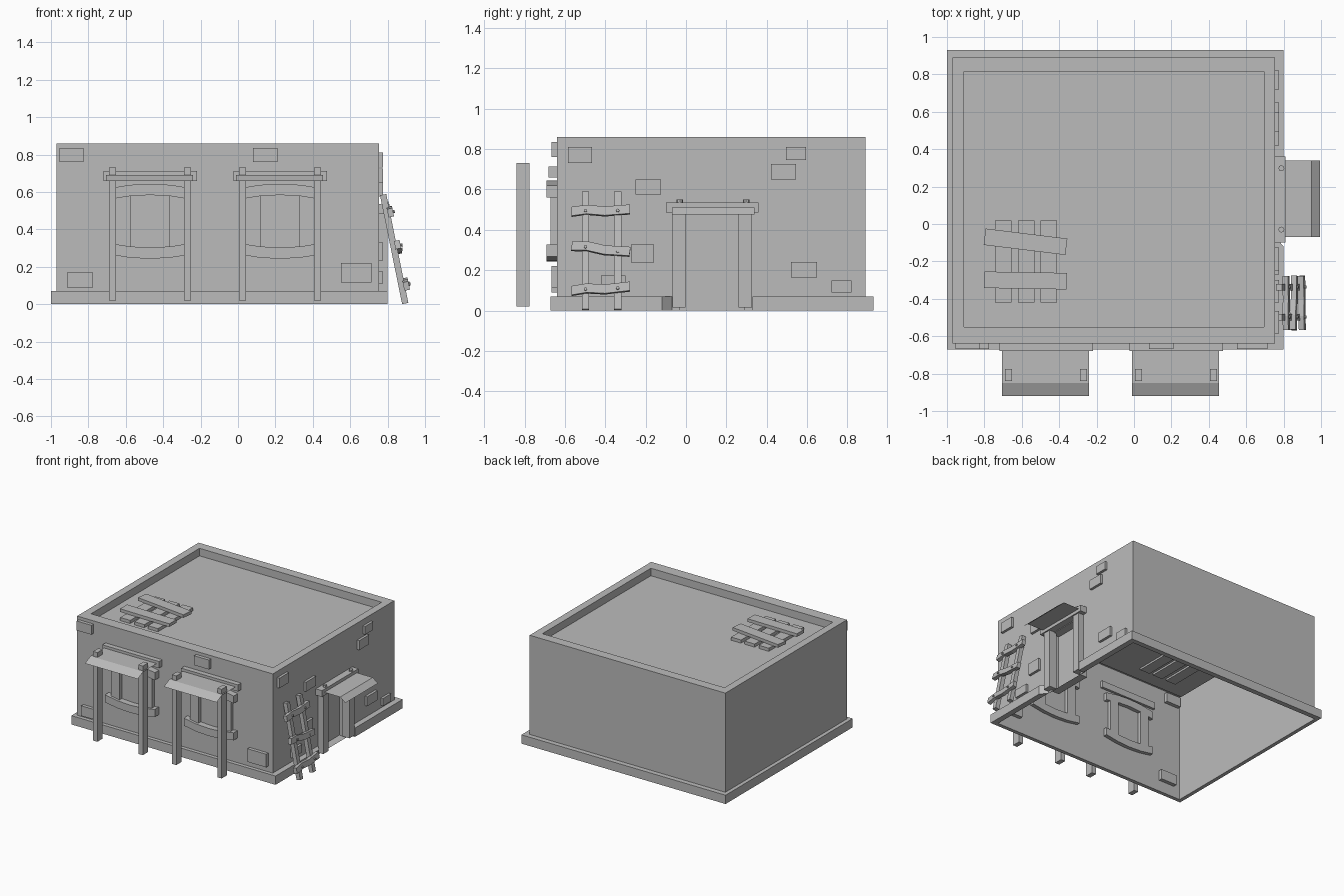
import bpy
import math
from mathutils import Vector

old = bpy.data.objects.get("Cube")
if old:
    bpy.data.objects.remove(old, do_unlink=True)

GREY = (0.5, 0.5, 0.5, 1)
clay = bpy.data.materials.new("plain_grey")
clay.use_nodes = True
clay.diffuse_color = GREY
clay.node_tree.nodes["Principled BSDF"].inputs["Base Color"].default_value = GREY


def add_mesh(name, verts, faces, loc=(0, 0, 0), rot=(0, 0, 0)):
    mesh = bpy.data.meshes.new(name)
    mesh.from_pydata([tuple(v) for v in verts], [], faces)
    mesh.materials.append(clay)
    obj = bpy.data.objects.new(name, mesh)
    obj.location = loc
    obj.rotation_euler = [math.radians(a) for a in rot]
    bpy.context.collection.objects.link(obj)
    return obj


def prism(name, outline, axis, lo, hi, loc=(0, 0, 0), rot=(0, 0, 0)):
    """Closed outline in the two other axes, extruded along one axis."""
    def point(p, d):
        v = list(p)
        v.insert(axis, d)
        return v
    n = len(outline)
    verts = [point(p, lo) for p in outline] + [point(p, hi) for p in outline]
    faces = [(i, (i + 1) % n, (i + 1) % n + n, i + n) for i in range(n)]
    faces += [tuple(reversed(range(n))), tuple(range(n, 2 * n))]
    if axis == 1:
        faces = [f[::-1] for f in faces]
    return add_mesh(name, verts, faces, loc, rot)


def box(name, x, y, z, rot=(0, 0, 0)):
    mid = [sum(r) / 2 for r in (x, y, z)]
    hx, hy, hz = [(r[1] - r[0]) / 2 for r in (x, y, z)]
    return prism(name, [(-hx, -hy), (hx, -hy), (hx, hy), (-hx, hy)],
                 2, -hz, hz, mid, rot)


def bent_bar(name, axis, mids, height, depth, loc, rot=(0, 0, 0)):
    """Plank whose centre line follows a few (along, z) points."""
    low = [(u, z - height / 2) for u, z in mids]
    high = [(u, z + height / 2) for u, z in reversed(mids)]
    return prism(name, low + high, axis, -depth / 2, depth / 2, loc, rot)


def peg(name, loc, radius, depth, rot=(0, 0, 0)):
    ring = [(radius * math.cos(a * math.pi / 4), radius * math.sin(a * math.pi / 4))
            for a in range(8)]
    return prism(name, ring, 2, -depth / 2, depth / 2, loc, rot)


# House shell, open underneath, with a sunken roof behind a parapet
X0, X1, Y0, Y1, TOP, ROOF = -0.97, 0.755, -0.64, 0.89, 0.86, 0.80
IX0, IX1, IY0, IY1 = -0.91, 0.695, -0.55, 0.815


def ring(x0, x1, y0, y1, z):
    return [(x0, y0, z), (x1, y0, z), (x1, y1, z), (x0, y1, z)]


shell = (ring(X0, X1, Y0, Y1, 0) + ring(X0, X1, Y0, Y1, TOP)
         + ring(IX0, IX1, IY0, IY1, TOP) + ring(IX0, IX1, IY0, IY1, ROOF))
quads = []
for level in range(3):
    for i in range(4):
        if level == 0 and i == 1:
            continue  # the doorway wall is made below
        a, b = level * 4, level * 4 + 4
        j = (i + 1) % 4
        quads.append((a + i, a + j, b + j, b + i))
quads.append((12, 13, 14, 15))
add_mesh("house_shell", shell, quads)

# Right wall with a shallow doorway
D0, D1, DZ, DX = -0.03, 0.29, 0.48, 0.69
wall = [(X1, Y0, 0), (X1, D0, 0), (X1, D0, DZ), (X1, D1, DZ), (X1, D1, 0),
        (X1, Y1, 0), (X1, Y1, TOP), (X1, Y0, TOP),
        (DX, D0, 0), (DX, D0, DZ), (DX, D1, DZ), (DX, D1, 0)]
add_mesh("doorway_wall", wall,
         [(0, 1, 2, 7), (7, 2, 3, 6), (3, 4, 5, 6), (8, 11, 10, 9),
          (1, 8, 9, 2), (2, 9, 10, 3), (3, 10, 11, 4), (1, 4, 11, 8)])

# Plinth around the foot of the walls, interrupted at the door
PZ = 0.07
box("plinth_front", (-1, 0.8), (-0.67, Y0), (0, PZ))
box("plinth_back", (-1, 0.8), (Y1, 0.93), (0, PZ))
box("plinth_left", (-1, X0), (Y0, Y1), (0, PZ))
prism("plinth_right_front", [(X1, Y0), (0.8, Y0), (0.8, -0.12), (X1, -0.07)], 2, 0, PZ)
box("plinth_right_back", (X1, 0.8), (0.33, Y1), (0, PZ))

# Windows, each with a thin awning on two posts
for side, dx in (("left", 0.0), ("right", 0.695)):
    cx = -0.47 + dx
    for s in (-1, 1):
        px = cx + s * 0.2
        box(side + "_awning_post", (px - 0.019, px + 0.019), (-0.84, -0.775), (0.02, 0.73))
        jx = cx + s * 0.143
        box(side + "_window_jamb", (jx - 0.038, jx + 0.038), (-0.67, -0.61), (0.28, 0.60))
    arch = [(-0.22, -0.012), (-0.11, 0.006), (0, 0.012), (0.11, 0.006), (0.22, -0.012)]
    bent_bar(side + "_window_lintel", 1, arch, 0.06, 0.08, (cx, -0.65, 0.602))
    bent_bar(side + "_window_sill", 1, [(u, -z) for u, z in arch], 0.06, 0.08,
             (cx, -0.65, 0.285))
    box(side + "_awning_rail", (cx - 0.25, cx + 0.25), (-0.68, -0.62), (0.66, 0.713))
    a, b = cx - 0.235, cx + 0.23
    fold = [(-0.66, 0.692), (-0.85, 0.692), (-0.92, 0.66)]
    add_mesh(side + "_awning", [(x, y, z) for y, z in fold for x in (a, b)],
             [(0, 2, 3, 1), (2, 4, 5, 3)])

# Door frame and canopy
for y in (-0.035, 0.293):
    box("door_post", (0.735, 0.80), (y - 0.033, y + 0.033), (0.015, 0.485))
    peg("door_peg", (0.788, y + 0.005, 0.535), 0.016, 0.03)
box("door_lintel", (0.74, 0.81), (-0.1, 0.36), (0.485, 0.535))
fold = [(0.78, 0.51), (0.95, 0.51), (0.995, 0.475)]
add_mesh("door_canopy", [(x, y, z) for x, z in fold for y in (-0.07, 0.34)],
         [(0, 2, 3, 1), (2, 4, 5, 3)])

# Exposed bricks: start and end along the wall, then bottom and top
for a, b, c, d in ((-0.955, -0.825, 0.76, 0.835), (0.08, 0.21, 0.76, 0.835),
                   (-0.915, -0.775, 0.09, 0.17), (0.55, 0.715, 0.115, 0.22)):
    box("front_brick", (a, b), (-0.667, -0.61), (c, d))
for a, b, c, d in ((-0.585, -0.465, 0.73, 0.81), (-0.25, -0.125, 0.575, 0.65),
                   (0.495, 0.595, 0.745, 0.81), (0.42, 0.545, 0.65, 0.725),
                   (0.52, 0.65, 0.165, 0.24), (0.72, 0.82, 0.09, 0.15),
                   (-0.27, -0.16, 0.235, 0.33), (-0.42, -0.3, 0.11, 0.175)):
    box("right_brick", (0.73, 0.775), (a, b), (c, d))

# Roof hatch boards: three slats under two crooked battens
for x in (-0.70, -0.575, -0.455):
    box("hatch_slat", (x - 0.044, x + 0.044), (-0.42, 0.02), (0.785, 0.825))
for y, turn in ((-0.095, -7), (-0.302, -1)):
    box("hatch_batten", (-0.80, -0.36), (y - 0.044, y + 0.044), (0.825, 0.85), (0, 0, turn))

# Leaning ladder with crooked rungs
LEAN = -11.5
for y in (-0.498, -0.338):
    box("ladder_rail", (0.818, 0.852), (y - 0.018, y + 0.018), (-0.002, 0.592), (0, LEAN, 0))
wave = [(-0.145, -0.006), (-0.07, 0.004), (0.02, -0.004), (0.145, 0.006)]
for x, z, tilt in ((0.814, 0.495, 0), (0.856, 0.305, -8), (0.898, 0.108, 2)):
    bent_bar("ladder_rung", 0, wave, 0.045, 0.03, (x, -0.422, z), (tilt, LEAN, 0))
    for y in (-0.498, -0.338):
        dz = math.tan(math.radians(tilt)) * (y + 0.422)
        peg("ladder_nail", Vector((x + 0.014, y, z + dz)), 0.008, 0.02, (0, 90 + LEAN, 0))
